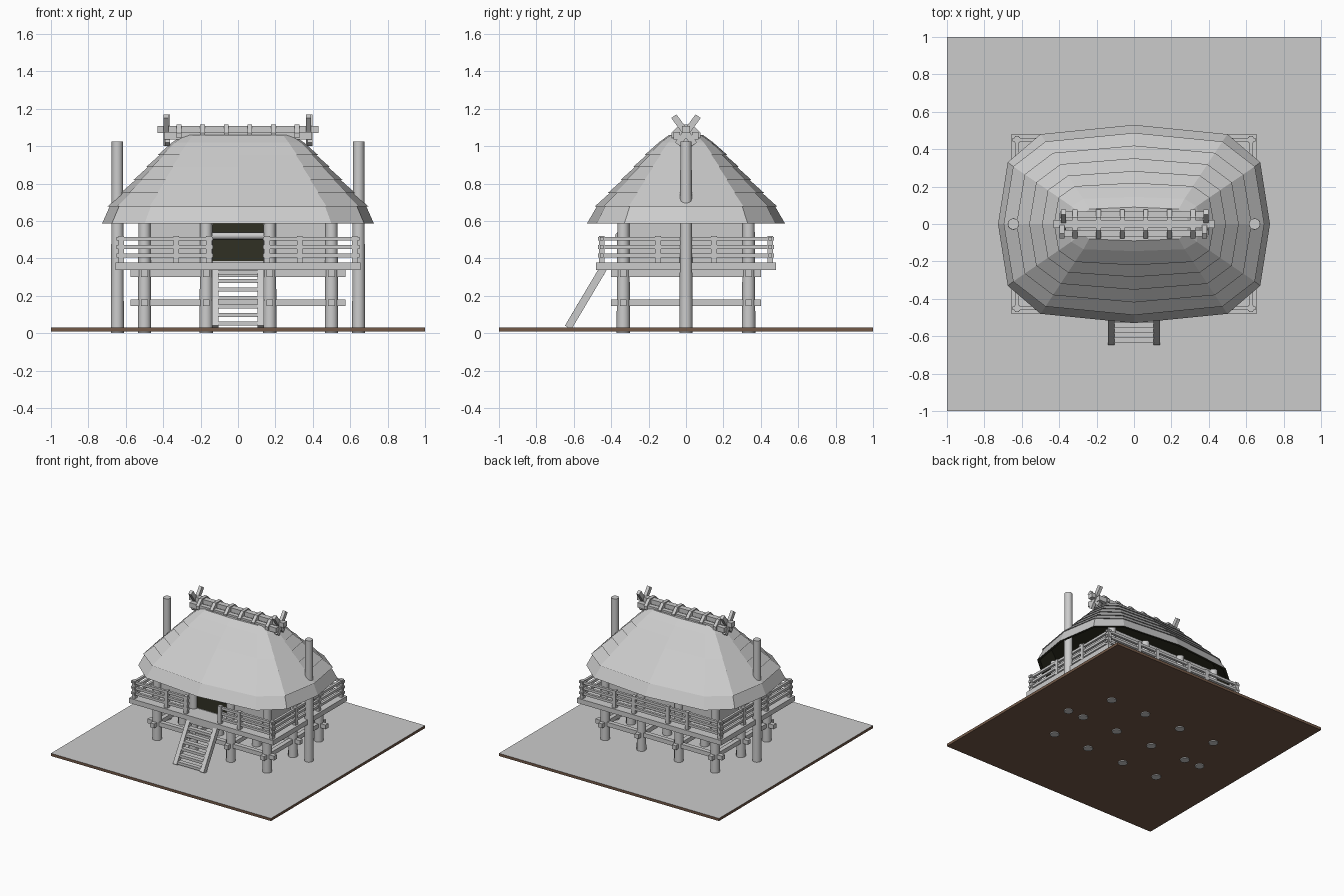
import bpy, bmesh, math
from mathutils import Vector, Matrix

if "Cube" in bpy.data.objects:
    bpy.data.objects.remove(bpy.data.objects["Cube"])


def material(name, rgb):
    m = bpy.data.materials.new(name)
    m.diffuse_color = (*rgb, 1)
    m.use_nodes = True
    m.node_tree.nodes["Principled BSDF"].inputs["Base Color"].default_value = m.diffuse_color
    return m


GREY = material("weathered_grey", (0.6, 0.6, 0.6))
SOIL = material("soil_brown", (0.17, 0.10, 0.065))
DARK = material("dark_interior", (0.03, 0.03, 0.017))


def finish(name, bm, *mats):
    bmesh.ops.recalc_face_normals(bm, faces=bm.faces)
    me = bpy.data.meshes.new(name)
    bm.to_mesh(me)
    bm.free()
    for m in mats:
        me.materials.append(m)
    ob = bpy.data.objects.new(name, me)
    bpy.context.collection.objects.link(ob)
    return ob


def box(name, x, y, z, mat=GREY):
    """Box from (min, max) ranges."""
    bm = bmesh.new()
    bmesh.ops.create_cube(bm, size=1)
    for v in bm.verts:
        v.co = Vector([(a + b) / 2 + c * (b - a) for (a, b), c in zip((x, y, z), v.co)])
    return finish(name, bm, mat)


def prism(name, profile, x0, x1):
    """Extrude a (y, z) profile along x."""
    bm = bmesh.new()
    f = bm.faces.new([bm.verts.new((x0, y, z)) for y, z in profile])
    new = bmesh.ops.extrude_face_region(bm, geom=[f])["geom"]
    bmesh.ops.translate(bm, vec=(x1 - x0, 0, 0),
                        verts=[v for v in new if isinstance(v, bmesh.types.BMVert)])
    return finish(name, bm, GREY)


def plank(name, p, q, width, x0, x1):
    """Slanted plank in the yz plane, running from p to q."""
    p, q = Vector(p), Vector(q)
    d = (q - p).normalized() * width / 2
    n = Vector((-d.y, d.x))
    return prism(name, [p + n, q + n, q - n, p - n], x0, x1)


def log(name, p, q, r0, r1, sides=12):
    """Round timber between two points."""
    p, q = Vector(p), Vector(q)
    bm = bmesh.new()
    rot = (q - p).to_track_quat('Z', 'Y').to_matrix().to_4x4()
    bmesh.ops.create_cone(bm, cap_ends=True, segments=sides, radius1=r0, radius2=r1,
                          depth=(q - p).length,
                          matrix=Matrix.Translation((p + q) / 2) @ rot)
    ob = finish(name, bm, GREY)
    ob.data.shade_smooth()
    ob.data.set_sharp_from_angle(angle=math.radians(40))
    return ob


# Ground slab: grey top, soil sides and underside
ground = box("ground", (-1, 1), (-1, 1), (0.008, 0.03))
ground.data.materials.append(SOIL)
for f in ground.data.polygons:
    f.material_index = 0 if f.normal.z > 0.5 else 1

# Stilts and the two tall ridge posts
XS, YS = (-0.5, -0.17, 0.17, 0.5), (-0.335, 0, 0.335)
for x in XS:
    for y in YS:
        log("stilt", (x, y, 0), (x, y, 0.63), 0.036, 0.032)
for s in (-1, 1):
    log("ridge_post", (s * 0.645, 0, 0), (s * 0.645, 0, 1.025), 0.035, 0.03)

# Tie beams and floor joists through the stilts
for z0, z1 in ((0.145, 0.18), (0.30, 0.338)):
    for y in YS:
        box("long_beam", (-0.575, 0.575), (y - 0.018, y + 0.018), (z0, z1))
    for x in XS:
        box("cross_beam", (x - 0.018, x + 0.018), (-0.4, 0.4), (z0, z1))

# Deck, walls, doorway
box("deck", (-0.655, 0.655), (-0.48, 0.48), (0.338, 0.378))
box("walls", (-0.5, 0.5), (-0.335, 0.335), (0.378, 0.63))
box("doorway", (-0.135, 0.135), (-0.341, -0.334), (0.385, 0.62), DARK)
log("door_bar", (-0.14, -0.36, 0.52), (0.14, -0.36, 0.52), 0.019, 0.019)

# Railings with a gap at the front for the ladder
RX, RY, TOP = 0.625, 0.45, 0.52
for z in (0.415, 0.46, 0.505):
    h = 0.010
    box("back_rail", (-0.65, 0.65), (RY - h, RY + h), (z - h, z + h))
    for s in (-1, 1):
        box("side_rail", (s * RX - h, s * RX + h), (-0.47, 0.47), (z - h, z + h))
        a, b = sorted((s * 0.135, s * 0.65))
        box("front_rail", (a, b), (-RY - h, -RY + h), (z - h, z + h))
rail_posts = [(s * x, t * RY) for s in (-1, 1) for t in (-1, 1) for x in (0.155, 0.33, RX)]
rail_posts += [(s * RX, y) for s in (-1, 1) for y in (-0.15, 0.15)]
for x, y in rail_posts:
    box("rail_post", (x - 0.015, x + 0.015), (y - 0.015, y + 0.015), (0.37, TOP))

# Ladder
foot, head = Vector((-0.63, 0.03)), Vector((-0.44, 0.35))
for s in (-1, 1):
    a, b = sorted((s * 0.105, s * 0.14))
    plank("ladder_side", foot, head, 0.04, a, b)
for i in range(7):
    y, z = foot.lerp(head, (i + 0.45) / 7)
    box("ladder_rung", (-0.11, 0.11), (y - 0.018, y + 0.018), (z - 0.011, z + 0.011))

# Thatched roof: quarter outlines, mirrored into twelve-sided rings
EAVE = [(0, 0.53), (0.5, 0.48), (0.675, 0.33), (0.727, 0)]
LOW = [(0, 0.475), (0.465, 0.43), (0.635, 0.30), (0.685, 0)]
HIGH = [(0, 0.145), (0.27, 0.135), (0.335, 0.095), (0.352, 0)]
CREST = [(0, 0.09), (0.24, 0.08), (0.28, 0.05), (0.29, 0)]


def ring(quarter, z, grow=0.0):
    kx, ky = 1 + grow / quarter[3][0], 1 + grow / quarter[0][1]
    q = [(x * kx, y * ky) for x, y in quarter]
    right = q + [(x, -y) for x, y in q[2::-1]]
    return [(x, y, z) for x, y in right + [(-x, y) for x, y in right[5:0:-1]]]


def slope(z):
    t = (z - 0.68) / 0.34
    return [(a + (c - a) * t, b + (d - b) * t) for (a, b), (c, d) in zip(LOW, HIGH)]


rings = [ring(LOW, 0.68, -0.05), ring(EAVE, 0.585, -0.02), ring(EAVE, 0.585), ring(LOW, 0.68)]
steps = [0.68, 0.75, 0.82, 0.89, 0.955, 1.02]
for z0, z1 in zip(steps, steps[1:]):
    rings += [ring(slope(z0), z0 - 0.002, 0.012), ring(slope(z1), z1)]
rings.append(ring(CREST, 1.06))
bm = bmesh.new()
loops = [[bm.verts.new(p) for p in r] for r in rings]
for k, (a, b) in enumerate(zip(loops, loops[1:])):
    for i in range(12):
        j = (i + 1) % 12
        bm.faces.new((a[i], a[j], b[j], b[i])).material_index = 1 if k < 2 else 0
bm.faces.new(loops[0]).material_index = 1
bm.faces.new(loops[-1])
finish("thatched_roof", bm, GREY, DARK)

# Ridge: centre log, side bars, saddles and crossed end planks
box("ridge_beam", (-0.43, 0.43), (-0.022, 0.022), (1.07, 1.107))
for s in (-1, 1):
    box("ridge_side_bar", (-0.395, 0.395), (s * 0.05 - 0.018, s * 0.05 + 0.018), (1.035, 1.075))
saddle = [(-0.078, 1.042), (-0.078, 1.07), (-0.035, 1.115),
          (0.035, 1.115), (0.078, 1.07), (0.078, 1.042)]
for i in range(6):
    x = -0.315 + i * 0.126
    prism("ridge_saddle", saddle, x - 0.013, x + 0.013)
for s in (-1, 1):
    for t in (-1, 1):
        x = s * 0.38 + t * 0.004
        plank("crossed_finial", (t * 0.065, 1.16), (-t * 0.045, 1.01), 0.034,
              x - 0.013, x + 0.013)
